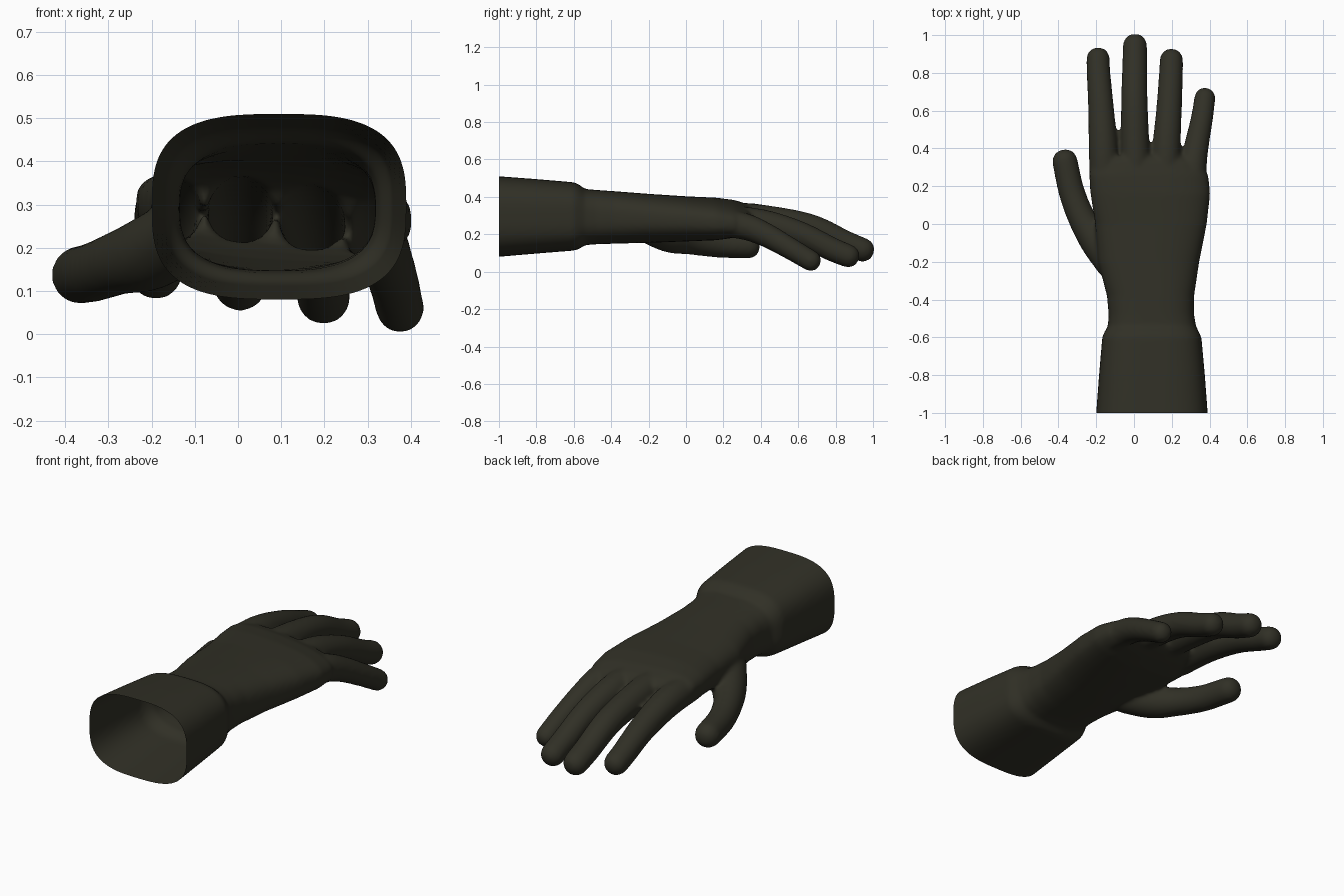
import bpy, bmesh, math
from mathutils import Vector

cube = bpy.data.objects.get("Cube")
if cube:
    bpy.data.objects.remove(cube, do_unlink=True)

mat = bpy.data.materials.new("dark olive rubber")
mat.use_nodes = True
colour = (0.03, 0.029, 0.019, 1)
mat.diffuse_color = colour
shader = mat.node_tree.nodes["Principled BSDF"]
shader.inputs["Base Color"].default_value = colour
shader.inputs["Roughness"].default_value = 0.8


def skin(bm, rings):
    """Close a stack of equal rings into a solid."""
    loops = [[bm.verts.new(p) for p in ring] for ring in rings]
    n = len(loops[0])
    for a, b in zip(loops, loops[1:]):
        for i in range(n):
            j = (i + 1) % n
            bm.faces.new((a[i], a[j], b[j], b[i]))
    bm.faces.new(loops[0][::-1])
    bm.faces.new(loops[-1])


def spline(points, steps):
    """Smooth curve through points of any dimension."""
    pts = [Vector(p) for p in points]
    pts = [pts[0] * 2 - pts[1]] + pts + [pts[-1] * 2 - pts[-2]]
    out = []
    for a, b, c, d in zip(pts, pts[1:], pts[2:], pts[3:]):
        for s in range(steps):
            t = s / steps
            out.append(0.5 * (2 * b + (c - a) * t + (2 * a - 5 * b + 4 * c - d) * t * t
                              + (3 * b - a - 3 * c + d) * t ** 3))
    return out + [pts[-2]]


def body_ring(y, left, right, low, high, tilt, power, n=64):
    """Rounded-box section across the arm, leaning down by tilt."""
    ring = []
    for i in range(n):
        a = math.tau * i / n
        c, s = math.cos(a), math.sin(a)
        dx = math.copysign(abs(c) ** (2 / power), c) * (right - left) / 2
        dz = math.copysign(abs(s) ** (2 / power), s) * (high - low) / 2
        ring.append(((left + right) / 2 + dx, y, (low + high) / 2 + dz + tilt * dx))
    return ring


def finger(bm, points, n=24):
    """Tapered tube with a rounded tip."""
    path = spline(points, 6)
    end = path[-1]
    ahead = (end.xyz - path[-2].xyz).normalized()
    for k in range(1, 8):
        a = k * math.pi / 2 / 7.3
        p = end.xyz + ahead * end.w * math.sin(a)
        path.append(Vector((*p, end.w * math.cos(a) ** 0.85)))
    rings = []
    for i, p in enumerate(path):
        before, after = path[max(i - 1, 0)], path[min(i + 1, len(path) - 1)]
        t = (after.xyz - before.xyz).normalized()
        side = t.cross(Vector((0, 0, 1))).normalized()
        up = side.cross(t)
        rings.append([p.xyz + (side * math.cos(math.tau * k / n)
                               + up * math.sin(math.tau * k / n)) * p.w for k in range(n)])
    skin(bm, rings)


bm = bmesh.new()

# Cuff, wrist and palm: y, left, right, low, high, tilt, squareness
sections = [
    (-1.10, -0.205, 0.395, 0.075, 0.515, 0, 3),
    (-1.00, -0.20, 0.39, 0.08, 0.51, 0, 3),
    (-0.80, -0.185, 0.375, 0.097, 0.495, 0, 3),
    (-0.60, -0.168, 0.357, 0.113, 0.478, 0, 3),
    (-0.575, -0.158, 0.345, 0.12, 0.468, 0, 3),
    (-0.54, -0.138, 0.328, 0.142, 0.442, 0, 2.9),
    (-0.48, -0.134, 0.318, 0.147, 0.437, 0, 2.8),
    (-0.38, -0.143, 0.318, 0.15, 0.43, 0, 2.7),
    (-0.20, -0.19, 0.345, 0.155, 0.416, -0.01, 2.6),
    (0.00, -0.205, 0.385, 0.163, 0.402, -0.03, 2.6),
    (0.16, -0.23, 0.403, 0.172, 0.392, -0.06, 2.6),
    (0.26, -0.237, 0.393, 0.19, 0.375, -0.09, 2.6),
    (0.33, -0.225, 0.35, 0.21, 0.352, -0.1, 2.5),
    (0.36, -0.20, 0.28, 0.23, 0.33, -0.1, 2.4),
]
skin(bm, [body_ring(*s) for s in sections])

# Fingers and thumb: x, y, z, radius
index_finger = [(-0.155, 0.18, 0.295, 0.078), (-0.163, 0.4, 0.283, 0.077),
                (-0.175, 0.62, 0.235, 0.068), (-0.188, 0.8, 0.17, 0.063),
                (-0.19, 0.872, 0.143, 0.062)]
middle_finger = [(0.01, 0.18, 0.295, 0.078), (0.006, 0.4, 0.283, 0.076),
                 (0.002, 0.66, 0.24, 0.07), (0.004, 0.85, 0.155, 0.066),
                 (0.005, 0.942, 0.118, 0.064)]
ring_finger = [(0.165, 0.18, 0.28, 0.078), (0.172, 0.4, 0.26, 0.075),
               (0.185, 0.6, 0.205, 0.068), (0.195, 0.78, 0.12, 0.064),
               (0.198, 0.865, 0.085, 0.062)]
little_finger = [(0.315, 0.13, 0.262, 0.072), (0.313, 0.3, 0.245, 0.072),
                 (0.332, 0.42, 0.2, 0.065), (0.358, 0.55, 0.128, 0.059),
                 (0.375, 0.665, 0.06, 0.056)]
thumb = [(-0.11, -0.22, 0.245, 0.085), (-0.2, -0.09, 0.19, 0.087),
         (-0.275, 0.03, 0.165, 0.074), (-0.33, 0.17, 0.145, 0.069),
         (-0.365, 0.328, 0.137, 0.067)]
for digit in (index_finger, middle_finger, ring_finger, little_finger, thumb):
    finger(bm, digit)
bmesh.ops.recalc_face_normals(bm, faces=bm.faces)

mesh = bpy.data.meshes.new("glove")
bm.to_mesh(mesh)
bm.free()
glove = bpy.data.objects.new("glove", mesh)
bpy.context.collection.objects.link(glove)

# Blend the parts into one soft skin
remesh = glove.modifiers.new("blend", 'REMESH')
remesh.mode = 'VOXEL'
remesh.voxel_size = 0.011
soften = glove.modifiers.new("soften", 'SMOOTH')
soften.factor = 0.5
soften.iterations = 8
bpy.context.view_layer.update()
blended = bpy.data.meshes.new_from_object(
    glove.evaluated_get(bpy.context.evaluated_depsgraph_get()))
glove.modifiers.clear()

# Cut the cuff open
bm = bmesh.new()
bm.from_mesh(blended)
bmesh.ops.bisect_plane(bm, geom=bm.verts[:] + bm.edges[:] + bm.faces[:],
                       plane_co=(0, -1, 0), plane_no=(0, -1, 0), clear_outer=True)
for face in bm.faces:
    face.smooth = True
    face.material_index = 0
bm.to_mesh(blended)
bm.free()
glove.data = blended
bpy.data.meshes.remove(mesh)
blended.name = "glove"
blended.materials.clear()
blended.materials.append(mat)
